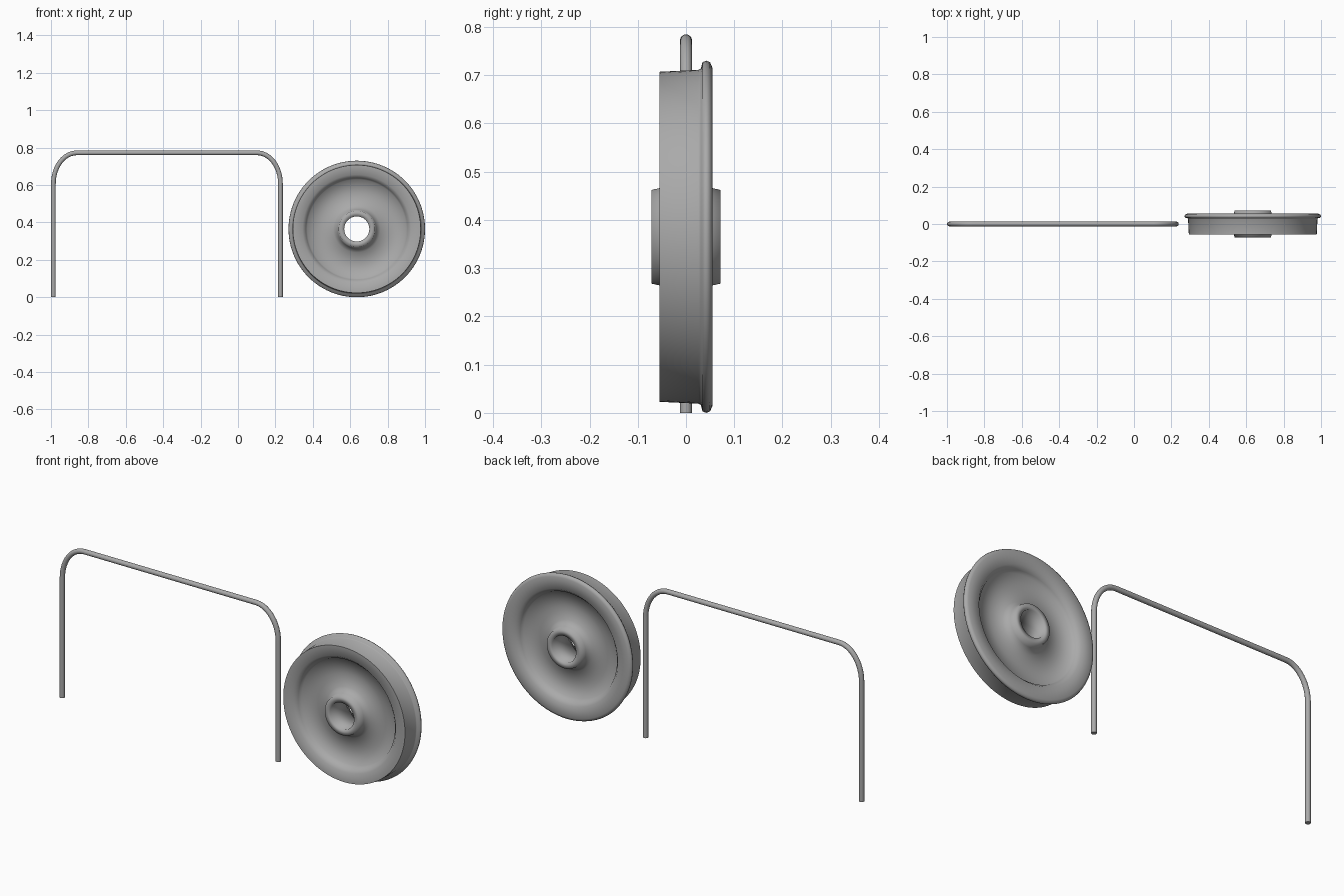
import bpy, bmesh
from math import cos, sin, pi
from mathutils import Vector, Matrix

cube = bpy.data.objects.get("Cube")
if cube:
    bpy.data.objects.remove(cube, do_unlink=True)

steel = bpy.data.materials.new("grey steel")
steel.use_nodes = True
grey = (0.4, 0.4, 0.4, 1)
steel.diffuse_color = grey
steel.node_tree.nodes["Principled BSDF"].inputs["Base Color"].default_value = grey


def finish(name, bm):
    bmesh.ops.recalc_face_normals(bm, faces=bm.faces[:])
    mesh = bpy.data.meshes.new(name)
    bm.to_mesh(mesh)
    bm.free()
    mesh.materials.append(steel)
    obj = bpy.data.objects.new(name, mesh)
    bpy.context.collection.objects.link(obj)
    return obj


# Flanged wheel: closed (radius, y) section turned about the axle
side = [(0.067, 0.072), (0.097, 0.072), (0.103, 0.045), (0.126, 0.018),
        (0.19, 0.012), (0.264, 0.018), (0.272, 0.035), (0.29, 0.055)]
tread = [(0.342, -0.055), (0.346, 0.026), (0.349, 0.031)]
flange = [(0.359 + 0.006 * cos(a), 0.042 + 0.009 * sin(a))
          for a in (-pi / 3, 0, pi / 3)] + [(0.35, 0.055)]
section = [(r, -y) for r, y in side] + tread + flange + side[::-1]

bm = bmesh.new()
verts = [bm.verts.new((r, y, 0)) for r, y in section]
edges = [bm.edges.new((v, verts[(i + 1) % len(verts)])) for i, v in enumerate(verts)]
bmesh.ops.spin(bm, geom=verts + edges, cent=(0, 0, 0), axis=(0, 1, 0),
               angle=2 * pi, steps=96, use_merge=True)
bmesh.ops.remove_doubles(bm, verts=bm.verts[:], dist=1e-5)
bmesh.ops.translate(bm, verts=bm.verts[:], vec=(0.635, 0, 0.365))
wheel = finish("flanged_wheel", bm)
wheel.data.shade_smooth()
# Crisp rim corners next to the tread
for e in wheel.data.edges:
    e.use_edge_sharp = all(
        abs((wheel.data.vertices[i].co - Vector((0.635, -0.055, 0.365))).length - 0.342) < 1e-4
        for i in e.vertices)

# Bent rod: round section swept along an arch with oval corners
left, right, top, rod = -0.987, 0.227, 0.772, 0.0125
bend_x, bend_z, steps = 0.125, 0.165, 12
path = [(left, 0)]
for i in range(steps + 1):
    a = i / steps * pi / 2
    path.append((left + bend_x * (1 - cos(a)), top - bend_z * (1 - sin(a))))
path += [(left + right - x, z) for x, z in path[::-1]]
path = [Vector((x, 0, z)) for x, z in path]

bm = bmesh.new()
rings = []
for i, p in enumerate(path):
    along = (path[min(i + 1, len(path) - 1)] - path[max(i - 1, 0)]).normalized()
    if i in (1, len(path) - 2):
        along = Vector((0, 0, 1 if i == 1 else -1))
    if i in (steps + 1, steps + 2):
        along = Vector((1, 0, 0))
    out = Vector((-along.z, 0, along.x))
    rings.append([bm.verts.new(p + rod * (out * cos(k * pi / 8) + Vector((0, sin(k * pi / 8), 0))))
                  for k in range(16)])
for a, b in zip(rings, rings[1:]):
    for k in range(16):
        n = (k + 1) % 16
        bm.faces.new((a[k], a[n], b[n], b[k]))
for ring in (rings[0], rings[-1]):
    bm.faces.new(ring)
handle = finish("bent_rod", bm)
bpy.context.view_layer.objects.active = handle
handle.select_set(True)
bpy.ops.object.shade_smooth_by_angle(angle=pi / 4)
